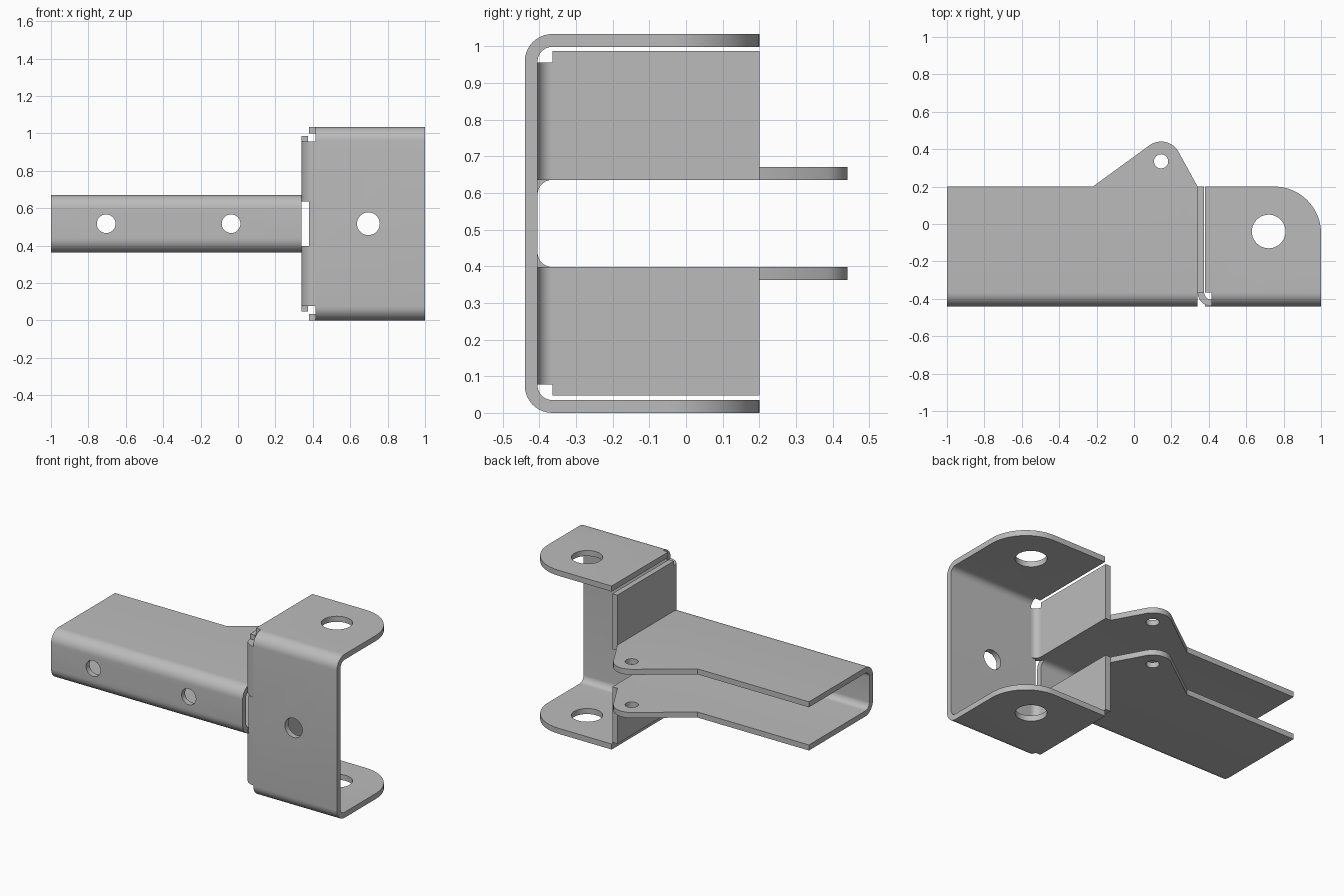
import bpy, bmesh, math
from mathutils import Vector

T = 0.035          # sheet thickness
R = 0.075          # outer bend radius
FRONT, BACK = -0.44, 0.2
MID = 0.517        # height of the arm's centre line

if "Cube" in bpy.data.objects:
    bpy.data.objects.remove(bpy.data.objects["Cube"], do_unlink=True)

steel = bpy.data.materials.new("grey steel")
steel.use_nodes = True
grey = (0.5, 0.5, 0.5, 1)
steel.diffuse_color = grey
steel.node_tree.nodes["Principled BSDF"].inputs["Base Color"].default_value = grey


def arc(cx, cy, r, a0, a1, n=10):
    angles = [math.radians(a0 + (a1 - a0) * i / n) for i in range(n + 1)]
    return [(cx + r * math.cos(a), cy + r * math.sin(a)) for a in angles]


def prism(name, outline, lo, hi, axis="z"):
    """Extrude a 2D outline along one axis."""
    place = {"x": lambda u, v, w: (w, u, v),
             "y": lambda u, v, w: (u, w, v),
             "z": lambda u, v, w: (u, v, w)}[axis]
    bm = bmesh.new()
    face = bm.faces.new([bm.verts.new(place(u, v, lo)) for u, v in outline])
    new = bmesh.ops.extrude_face_region(bm, geom=[face])["geom"]
    shift = Vector(place(0, 0, hi - lo))
    bmesh.ops.translate(bm, vec=shift, verts=[g for g in new if isinstance(g, bmesh.types.BMVert)])
    bmesh.ops.recalc_face_normals(bm, faces=bm.faces)
    mesh = bpy.data.meshes.new(name)
    bm.to_mesh(mesh)
    bm.free()
    mesh.materials.append(steel)
    obj = bpy.data.objects.new(name, mesh)
    bpy.context.collection.objects.link(obj)
    return obj


def rect(x0, x1, y0, y1):
    return [(x0, y0), (x1, y0), (x1, y1), (x0, y1)]


def hole(x, v, r, axis):
    return prism("hole_cutter", arc(x, v, r, 0, 360 * 39 / 40, 39), -2, 2, axis)


def cut(obj, cutter, operation="DIFFERENCE"):
    """Apply a boolean and discard its cutter."""
    cutter.hide_render = True
    mod = obj.modifiers.new("cut", "BOOLEAN")
    mod.operation, mod.object, mod.solver = operation, cutter, "EXACT"
    graph = bpy.context.evaluated_depsgraph_get()
    mesh = bpy.data.meshes.new_from_object(obj.evaluated_get(graph))
    obj.modifiers.clear()
    obj.data = mesh
    bpy.data.objects.remove(cutter, do_unlink=True)


def channel(name, x0, x1, z0, z1, back):
    """Sheet bent into a U that opens to the back."""
    cy, r = FRONT + R, R - T
    outer = arc(cy, z0 + R, R, 270, 180) + arc(cy, z1 - R, R, 180, 90)
    inner = arc(cy, z1 - R, r, 90, 180) + arc(cy, z0 + R, r, 180, 270)
    outline = [(back, z0)] + outer + [(back, z1), (back, z1 - T)] + inner + [(back, z0 + T)]
    return prism(name, outline, x0, x1, "x")


# Long arm with an ear on each flange
arm = channel("arm_channel", -1, 0.34, 0.363, 0.671, 0.6)
ear = arc(0.145, 0.335, 0.106, 28, 126, 16)
plan = [(-1.1, -0.6), (0.34, -0.6), (0.34, BACK)] + ear + [(-0.22, BACK), (-1.1, BACK)]
cut(arm, prism("arm_plan_cutter", plan, -1, 2), "INTERSECT")
cut(arm, hole(0.145, 0.335, 0.038, "z"))
for x in (-0.705, -0.037):
    cut(arm, hole(x, MID, 0.05, "y"))

# Tall bracket with rounded flange corners
bracket = channel("bracket_channel", 0.38, 1, 0, 1.034, BACK)
plan = [(0.3, -0.6), (1, -0.6)] + arc(0.75, -0.05, 0.25, 0, 90, 20) + [(0.3, BACK)]
cut(bracket, prism("bracket_plan_cutter", plan, -1, 2), "INTERSECT")
cut(bracket, hole(0.72, -0.04, 0.09, "z"))
cut(bracket, hole(0.697, MID, 0.061, "y"))
for z0, z1 in ((-0.1, 0.398), (0.636, 1.2)):
    relief = prism("relief_cutter", rect(0.3, 0.34 + R, -0.6, FRONT + R), z0, z1)
    cut(bracket, relief)

# Side plates folded back from the bracket's front
parts = [arm, bracket]
bend = arc(0.34 + R, FRONT + R, R, 180, 270) + arc(0.34 + R, FRONT + R, R - T, 270, 180)
for side, near, sign in (("lower", 0.398, -1), ("upper", 0.636, 1)):
    z0, z1 = sorted((near, near + sign * 0.351))
    parts.append(prism(side + "_side_plate", rect(0.34, 0.34 + T, FRONT + R, BACK), z0, z1))
    z0, z1 = sorted((near, near + sign * 0.32))
    parts.append(prism(side + "_plate_bend", bend, z0, z1))

# Smooth the bends and keep the sheet edges sharp
bpy.ops.object.select_all(action="DESELECT")
for obj in parts:
    obj.select_set(True)
bpy.context.view_layer.objects.active = arm
bpy.ops.object.shade_smooth_by_angle(angle=math.radians(30))
